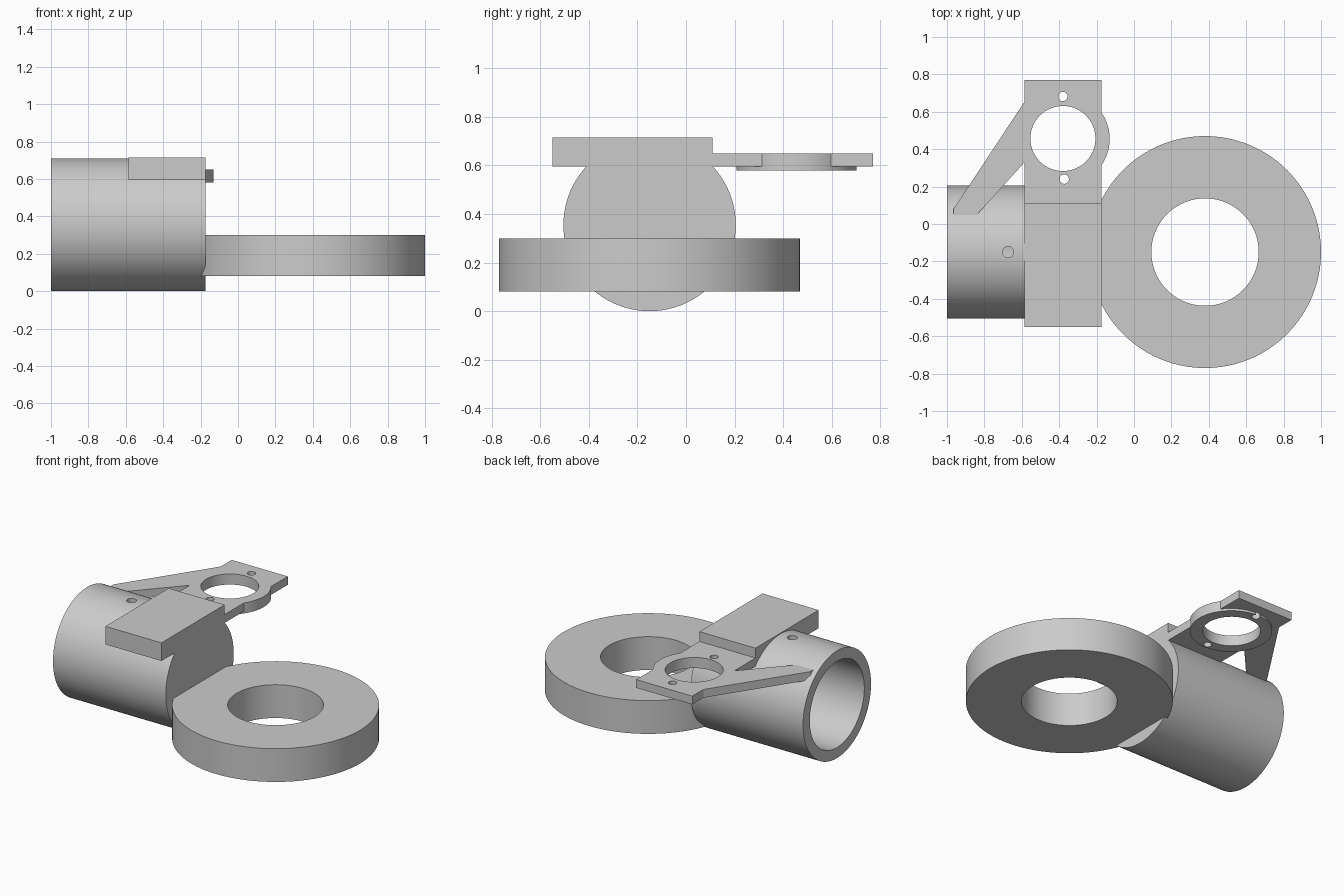
import bpy
import bmesh
import math
from mathutils import Matrix, Vector

cube = bpy.data.objects.get("Cube")
if cube:
    bpy.data.objects.remove(cube, do_unlink=True)

grey = bpy.data.materials.new("plain grey")
grey.use_nodes = True
grey.diffuse_color = (0.6, 0.6, 0.6, 1)
grey.node_tree.nodes["Principled BSDF"].inputs["Base Color"].default_value = grey.diffuse_color


def add_object(name, bm):
    bmesh.ops.recalc_face_normals(bm, faces=bm.faces)
    mesh = bpy.data.meshes.new(name)
    bm.to_mesh(mesh)
    bm.free()
    mesh.materials.append(grey)
    obj = bpy.data.objects.new(name, mesh)
    bpy.context.collection.objects.link(obj)
    return obj


def prism(name, outline, z0, z1):
    """Extrude a flat outline between two heights."""
    bm = bmesh.new()
    face = bm.faces.new([bm.verts.new((x, y, z0)) for x, y in outline])
    top = bmesh.ops.extrude_face_region(bm, geom=[face])["geom"]
    verts = [v for v in top if isinstance(v, bmesh.types.BMVert)]
    bmesh.ops.translate(bm, verts=verts, vec=(0, 0, z1 - z0))
    return add_object(name, bm)


def box(name, x0, x1, y0, y1, z0, z1):
    return prism(name, [(x0, y0), (x1, y0), (x1, y1), (x0, y1)], z0, z1)


def cylinder(name, radius, start, end, sides=96):
    start, end = Vector(start), Vector(end)
    axis = end - start
    turn = axis.to_track_quat("Z", "Y").to_matrix().to_4x4()
    bm = bmesh.new()
    bmesh.ops.create_cone(bm, cap_ends=True, segments=sides, radius1=radius, radius2=radius,
                          depth=axis.length, matrix=Matrix.Translation((start + end) / 2) @ turn)
    return add_object(name, bm)


def combine(body, operation, *others):
    """Apply booleans to the body and discard the helpers."""
    bpy.context.view_layer.objects.active = body
    for other in others:
        mod = body.modifiers.new("combine", "BOOLEAN")
        mod.operation = operation
        mod.solver = "EXACT"
        mod.object = other
        bpy.ops.object.modifier_apply(modifier=mod.name)
        bpy.data.objects.remove(other, do_unlink=True)


MID_Y = -0.15          # shared centre line of tube and ring
AXIS_Z = 0.355         # tube axis height
LEFT, RIGHT = -0.585, -0.175

# Tube with closed end, mounting block, blind bore and a small oil hole
tube = cylinder("tube_with_block", AXIS_Z, (-1, MID_Y, AXIS_Z), (RIGHT, MID_Y, AXIS_Z), 128)
combine(tube, "UNION", box("block", LEFT, RIGHT, -0.55, 0.11, 0.595, 0.715))
combine(tube, "DIFFERENCE",
        cylinder("bore", 0.285, (-1.1, MID_Y, AXIS_Z), (-0.25, MID_Y, AXIS_Z), 128),
        cylinder("oil_hole", 0.03, (-0.673, MID_Y, 0.5), (-0.673, MID_Y, 0.8), 32))

# Flat ring meeting the closed end of the tube
ring = cylinder("flat_ring", 0.62, (0.38, MID_Y, 0.08), (0.38, MID_Y, 0.30), 128)
combine(ring, "DIFFERENCE", cylinder("ring_hole", 0.287, (0.38, MID_Y, 0), (0.38, MID_Y, 0.5)))

# Bracket: plate, round boss and diagonal arm, pierced by one large and two small holes
bracket = box("bracket", LEFT, RIGHT, 0.11, 0.77, 0.595, 0.65)
arm = [(-0.5, 0.66), (LEFT, 0.655), (-0.965, 0.08), (-0.965, 0.03), (-0.857, 0.03), (LEFT, 0.33), (-0.5, 0.33)]
combine(bracket, "UNION",
        prism("arm", arm, 0.595, 0.65),
        cylinder("boss", 0.247, (-0.377, 0.455, 0.58), (-0.377, 0.455, 0.65)))
combine(bracket, "DIFFERENCE",
        *[cylinder("hole", r, (x, y, 0.5), (x, y, 0.8), 64)
          for x, y, r in [(-0.38, 0.457, 0.174), (-0.38, 0.682, 0.025), (-0.373, 0.24, 0.025)]])

# Smooth the curved walls, keep the edges crisp
for obj in (tube, ring, bracket):
    bpy.ops.object.select_all(action="DESELECT")
    obj.select_set(True)
    bpy.context.view_layer.objects.active = obj
    bpy.ops.object.shade_smooth_by_angle(angle=math.radians(25))
